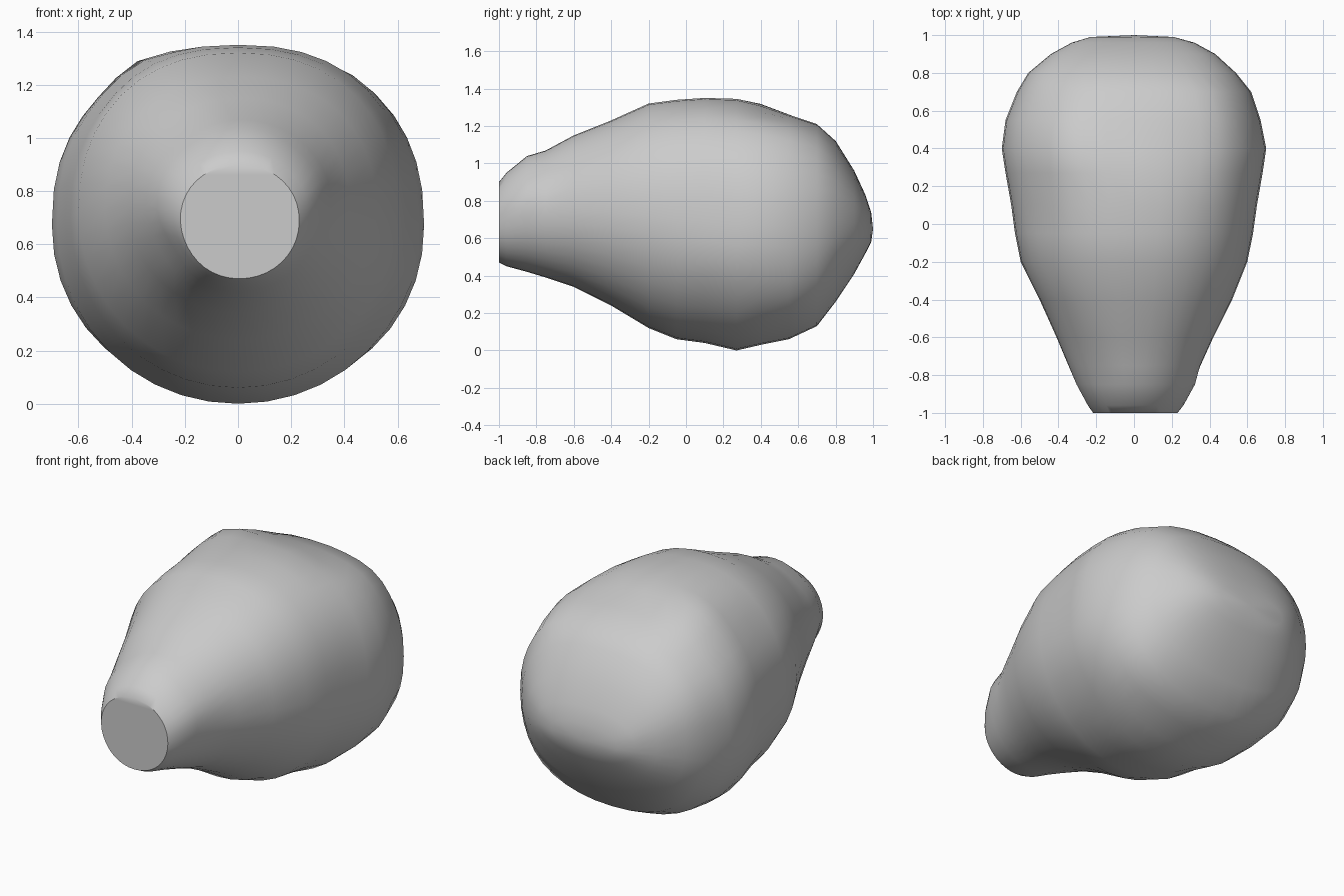
import bpy, bmesh, math
from mathutils import Vector

cube = bpy.data.objects.get("Cube")
if cube:
    bpy.data.objects.remove(cube, do_unlink=True)

SEGMENTS = 40

# Cross-sections along the body: y, left edge, right edge, bottom, top
SECTIONS = [
    (-1, -.22, .23, .47, .9), (-.96, -.25, .26, .45, .95),
    (-.85, -.31, .31, .42, 1.04), (-.75, -.35, .35, .39, 1.07),
    (-.6, -.41, .42, .34, 1.15), (-.4, -.5, .52, .24, 1.23),
    (-.2, -.6, .6, .12, 1.32), (-.05, -.63, .63, .06, 1.34),
    (.1, -.65, .65, .04, 1.35), (.27, -.68, .68, 0, 1.345),
    (.4, -.7, .7, .03, 1.315), (.55, -.68, .67, .06, 1.26),
    (.7, -.62, .62, .13, 1.21), (.8, -.56, .54, .26, 1.12),
    (.9, -.44, .43, .41, .96), (.96, -.33, .32, .52, .83),
    (.99, -.23, .21, .58, .74),
]

# Soft dents and swellings: centre, radius, push away from the axis
LUMPS = [
    (Vector((-.28, -.85, .56)), .14, -.03),
    (Vector((-.2, -.78, 1)), .12, -.02),
    (Vector((.3, -.87, .82)), .1, .02),
    (Vector((.44, .6, 1.14)), .17, .03),
    (Vector((.3, .38, 1.3)), .1, -.02),
    (Vector((-.33, .45, 1.26)), .16, .045),
    (Vector((-.54, .1, 1.13)), .18, -.02),
    (Vector((.66, .15, .47)), .14, .015),
    (Vector((.5, .65, .25)), .2, .015),
]


def squash(value, power):
    return math.copysign(abs(value) ** power, value)


def blend(y, start, end):
    return min(max((y - start) / (end - start), 0), 1)


def section_point(section, angle):
    y, left, right, bottom, top = section
    c, s = math.cos(angle), math.sin(angle)
    # Round neck, boxier shoulders on top, boxier underside only at the back
    if s > 0:
        power = .96 - .11 * blend(y, -.7, .1)
    else:
        power = .99 - .11 * blend(y, .25, .7)
    centre = Vector(((left + right) / 2, y, (bottom + top) / 2))
    arm = Vector((squash(c, power) * (right - left) / 2, 0,
                  squash(s, power) * (top - bottom) / 2))
    point = centre + arm
    push = sum(amount * math.exp(-((point - spot).length / radius) ** 2)
               for spot, radius, amount in LUMPS)
    return point + arm.normalized() * push


# Body lofted from the sections
bm = bmesh.new()
rings = [[bm.verts.new(section_point(s, math.tau * i / SEGMENTS))
          for i in range(SEGMENTS)] for s in SECTIONS]
for a, b in zip(rings, rings[1:]):
    for i in range(SEGMENTS):
        j = (i + 1) % SEGMENTS
        bm.faces.new((a[i], a[j], b[j], b[i]))

# Flat cut at the narrow front end, shallow dome at the back
bm.faces.new(rings[0][::-1])
tip = bm.verts.new((0, 1, .65))
for i in range(SEGMENTS):
    bm.faces.new((rings[-1][i], rings[-1][(i + 1) % SEGMENTS], tip))
bmesh.ops.recalc_face_normals(bm, faces=bm.faces)

mesh = bpy.data.meshes.new("body")
bm.to_mesh(mesh)
bm.free()
body = bpy.data.objects.new("body", mesh)
bpy.context.collection.objects.link(body)

# Plain grey surface
grey = bpy.data.materials.new("plain grey")
grey.use_nodes = True
colour = (.6, .6, .6, 1)
grey.diffuse_color = colour
grey.node_tree.nodes["Principled BSDF"].inputs["Base Color"].default_value = colour
mesh.materials.append(grey)

bpy.context.view_layer.objects.active = body
body.select_set(True)
bpy.ops.object.shade_smooth_by_angle(angle=math.radians(40))
